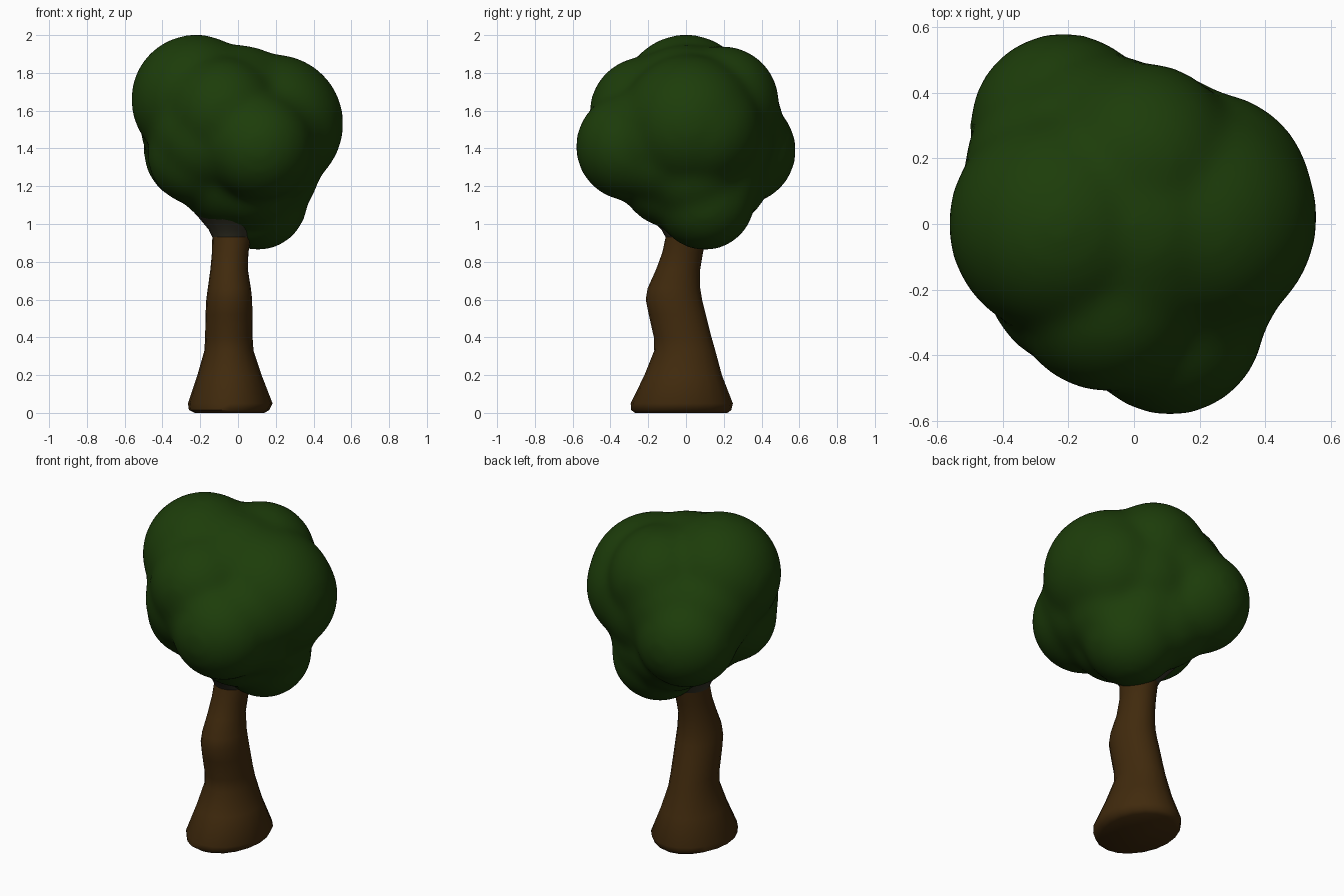
import bpy, bmesh, math
from mathutils import Matrix, Vector


def material(name, rgb):
    m = bpy.data.materials.new(name)
    m.diffuse_color = (*rgb, 1)
    return m


def finish(name, bm, mat):
    bmesh.ops.recalc_face_normals(bm, faces=bm.faces)
    for f in bm.faces:
        f.smooth = True
    me = bpy.data.meshes.new(name)
    bm.to_mesh(me)
    bm.free()
    me.materials.append(mat)
    ob = bpy.data.objects.new(name, me)
    bpy.context.collection.objects.link(ob)
    return ob


def loft(name, rings, mat, sides=20, caps=True):
    """Rings are (z, x min, x max, y min, y max)."""
    bm = bmesh.new()
    loops = []
    for z, x0, x1, y0, y1 in rings:
        loops.append([bm.verts.new(((x0 + x1) / 2 + (x1 - x0) / 2 * math.cos(a),
                                    (y0 + y1) / 2 + (y1 - y0) / 2 * math.sin(a), z))
                      for a in (math.tau * i / sides for i in range(sides))])
    for a, b in zip(loops, loops[1:]):
        for i in range(sides):
            j = (i + 1) % sides
            bm.faces.new((a[i], a[j], b[j], b[i]))
    if caps:
        bm.faces.new(loops[0])
    ob = finish(name, bm, mat)
    bpy.context.view_layer.objects.active = ob
    ob.select_set(True)
    bpy.ops.object.shade_smooth_by_angle(angle=math.radians(50))
    ob.select_set(False)
    return ob


bark = material("bark", (0.052, 0.023, 0.004))
leaf = material("leaf", (0.012, 0.046, 0.003))
moss = material("moss", (0.035, 0.033, 0.02))

# Trunk: flared foot, bulge towards the front, narrow top
loft("trunk", [
    (0.00, -0.23, 0.14, -0.27, 0.22),
    (0.015, -0.26, 0.165, -0.29, 0.24),
    (0.05, -0.265, 0.183, -0.293, 0.248),
    (0.20, -0.215, 0.125, -0.22, 0.19),
    (0.33, -0.178, 0.082, -0.168, 0.155),
    (0.40, -0.174, 0.077, -0.17, 0.135),
    (0.52, -0.172, 0.076, -0.197, 0.105),
    (0.60, -0.168, 0.075, -0.213, 0.085),
    (0.66, -0.16, 0.068, -0.203, 0.075),
    (0.76, -0.146, 0.052, -0.158, 0.075),
    (0.85, -0.138, 0.055, -0.125, 0.09),
    (0.93, -0.136, 0.07, -0.108, 0.11),
], bark)

# Collar flaring from the trunk into the crown
loft("branch_collar", [
    (0.93, -0.136, 0.07, -0.108, 0.11),
    (0.97, -0.155, 0.10, -0.13, 0.14),
    (1.03, -0.205, 0.15, -0.19, 0.19),
    (1.08, -0.25, 0.18, -0.24, 0.22),
], moss, caps=False)

# Crown: overlapping leaf clumps fused into one soft surface
clumps = [
    (-0.223, 0.00, 1.66, 0.345),   # upper left
    (0.19, 0.02, 1.53, 0.370),     # right
    (-0.215, 0.297, 1.39, 0.287),  # back
    (0.11, -0.295, 1.41, 0.290),   # front
    (0.02, 0.19, 1.64, 0.305),     # upper back
    (-0.08, -0.215, 1.59, 0.298),  # upper front
    (-0.22, -0.11, 1.36, 0.260),   # lower left
    (0.105, 0.10, 1.125, 0.266),   # low right
    (0.22, 0.08, 1.50, 0.325),     # back right
]
# Fillers soften the valleys between neighbouring clumps
fillers = [
    (-0.04, -0.04, 1.285, 0.30),
    (0.06, -0.08, 1.25, 0.27),
    (-0.22, 0.16, 1.52, 0.30),
    (-0.09, 0.22, 1.52, 0.30),
    (0.15, -0.14, 1.46, 0.31),
    (0.15, -0.12, 1.38, 0.29),
    (0.01, -0.24, 1.46, 0.28),
    (-0.15, -0.14, 1.46, 0.31),
    (0.15, 0.04, 1.29, 0.285),
    (-0.05, 0.18, 1.26, 0.27),
    (0.06, 0.13, 1.25, 0.28),
    (0.00, 0.00, 1.60, 0.35),
    (-0.02, -0.05, 1.57, 0.36),
    (0.06, 0.15, 1.46, 0.32),
]
bm = bmesh.new()
for x, y, z, r in clumps + fillers:
    bmesh.ops.create_icosphere(bm, subdivisions=4, radius=r,
                               matrix=Matrix.Translation(Vector((x, y, z))))
crown = finish("crown", bm, leaf)
remesh = crown.modifiers.new("fuse", 'REMESH')
remesh.mode = 'VOXEL'
remesh.voxel_size = 0.025
remesh.use_smooth_shade = True
soften = crown.modifiers.new("soften", 'SMOOTH')
soften.factor = 0.5
soften.iterations = 20
